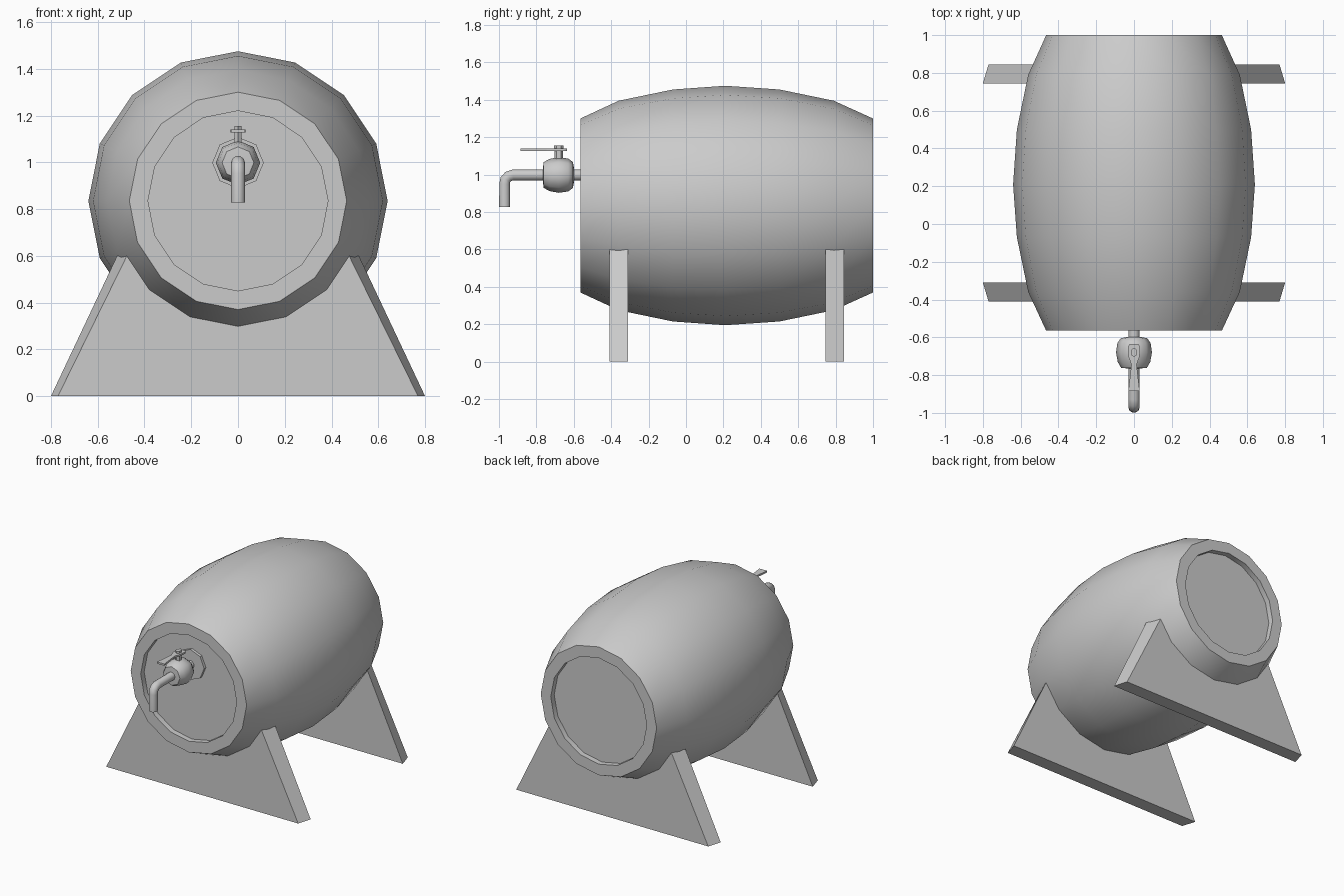
import bpy, bmesh, math

if "Cube" in bpy.data.objects:
    bpy.data.objects.remove(bpy.data.objects["Cube"])

grey = bpy.data.materials.new("plain grey")
grey.diffuse_color = (0.6, 0.6, 0.6, 1)
grey.use_nodes = True
grey.node_tree.nodes["Principled BSDF"].inputs["Base Color"].default_value = grey.diffuse_color


def finish(name, bm, angle=None):
    bmesh.ops.recalc_face_normals(bm, faces=bm.faces)
    me = bpy.data.meshes.new(name)
    bm.to_mesh(me)
    bm.free()
    ob = bpy.data.objects.new(name, me)
    bpy.context.collection.objects.link(ob)
    me.materials.append(grey)
    if angle:
        smooth(ob, angle)
    return ob


def smooth(ob, angle):
    bpy.ops.object.select_all(action='DESELECT')
    ob.select_set(True)
    bpy.context.view_layer.objects.active = ob
    bpy.ops.object.shade_smooth_by_angle(angle=math.radians(angle))


def skin(name, loops, angle=None):
    """Join matching closed loops of points and cap both ends."""
    bm = bmesh.new()
    rings = [[bm.verts.new(p) for p in loop] for loop in loops]
    n = len(rings[0])
    for a, b in zip(rings, rings[1:]):
        for i in range(n):
            j = (i + 1) % n
            bm.faces.new((a[i], a[j], b[j], b[i]))
    bm.faces.new(rings[0])
    bm.faces.new(rings[-1])
    return finish(name, bm, angle)


def lathe(name, profile, sides, z, angle=None):
    """Turn (y, radius) pairs round a lengthwise axis at height z."""
    return skin(name, [[(r * math.cos(i * math.tau / sides), y,
                         z + r * math.sin(i * math.tau / sides))
                        for i in range(sides)] for y, r in profile], angle)


def upright(name, outline, z0, z1):
    return skin(name, [[(x, y, z) for x, y in outline] for z in (z0, z1)])


# Barrel: bulging staves with a recessed head at each end
AXIS = 0.835
STAVES = [(-0.565, 0.465), (-0.36, 0.56), (-0.07, 0.62), (0.21, 0.64),
          (0.50, 0.62), (0.79, 0.56), (1.0, 0.465)]
lathe("barrel", [(-0.525, 0.385), (-0.565, 0.385)] + STAVES
      + [(1.0, 0.385), (0.96, 0.385)], 16, AXIS, 40)


def stave_radius(y):
    for (y0, r0), (y1, r1) in zip(STAVES, STAVES[1:]):
        if y0 <= y <= y1:
            return r0 + (r1 - r0) * (y - y0) / (y1 - y0)


# Cradle stands: tapered boards hollowed to fit the barrel
def stand_loop(y, foot, tip):
    r = stave_radius(y) - 0.004
    hollow = [(r * math.cos(math.radians(a)), y,
               AXIS + r * math.sin(math.radians(a)))
              for a in (-45, -67.5, -90, -112.5, -135)]
    return ([(-foot, y, 0), (foot, y, 0), (tip, y, 0.6)] + hollow
            + [(-tip, y, 0.6)])


for name, outer, inner in (("front_stand", -0.41, -0.31),
                           ("back_stand", 0.845, 0.745)):
    skin(name, [stand_loop(outer, 0.77, 0.475), stand_loop(inner, 0.80, 0.517)])

# Tap: wall flange and rounded valve body
TAP = 0.998
lathe("tap_flange", [(-0.52, 0.11), (-0.545, 0.11)], 8, TAP)
lathe("tap_valve", [(-0.764, 0.04), (-0.762, 0.068), (-0.73, 0.086),
                    (-0.68, 0.095), (-0.63, 0.088), (-0.605, 0.07),
                    (-0.598, 0.035)], 8, TAP, 50)

# Tap spout: pipe bent down at the end
cu = bpy.data.curves.new("tap_spout", 'CURVE')
cu.dimensions = '3D'
cu.bevel_depth = 0.03
cu.bevel_resolution = 3
cu.use_fill_caps = True
path = [(-0.52, TAP), (-0.925, TAP), (-0.95, 0.99), (-0.965, 0.975),
        (-0.97, 0.95), (-0.97, 0.828)]
sp = cu.splines.new('POLY')
sp.points.add(len(path) - 1)
for pt, (y, z) in zip(sp.points, path):
    pt.co = (0, y, z, 1)
spout = bpy.data.objects.new("tap_spout", cu)
bpy.context.collection.objects.link(spout)
cu.materials.append(grey)
bpy.ops.object.select_all(action='DESELECT')
spout.select_set(True)
bpy.context.view_layer.objects.active = spout
bpy.ops.object.convert(target='MESH')
smooth(bpy.context.view_layer.objects.active, 50)

# Tap stem, lever and lever nut
hexagon = [(math.sin(i * math.pi / 3), math.cos(i * math.pi / 3)) for i in range(6)]
upright("tap_stem", [(0.018 * x, -0.68 + 0.023 * y) for x, y in hexagon], 1.06, 1.13)
upright("lever_nut", [(0.018 * x, -0.68 + 0.025 * y) for x, y in hexagon], 1.13, 1.155)
side = [(0.024, -0.635), (0.032, -0.65), (0.030, -0.70), (0.014, -0.745),
        (0.030, -0.885)]
upright("tap_lever", side + [(-x, y) for x, y in reversed(side)], 1.127, 1.14)
